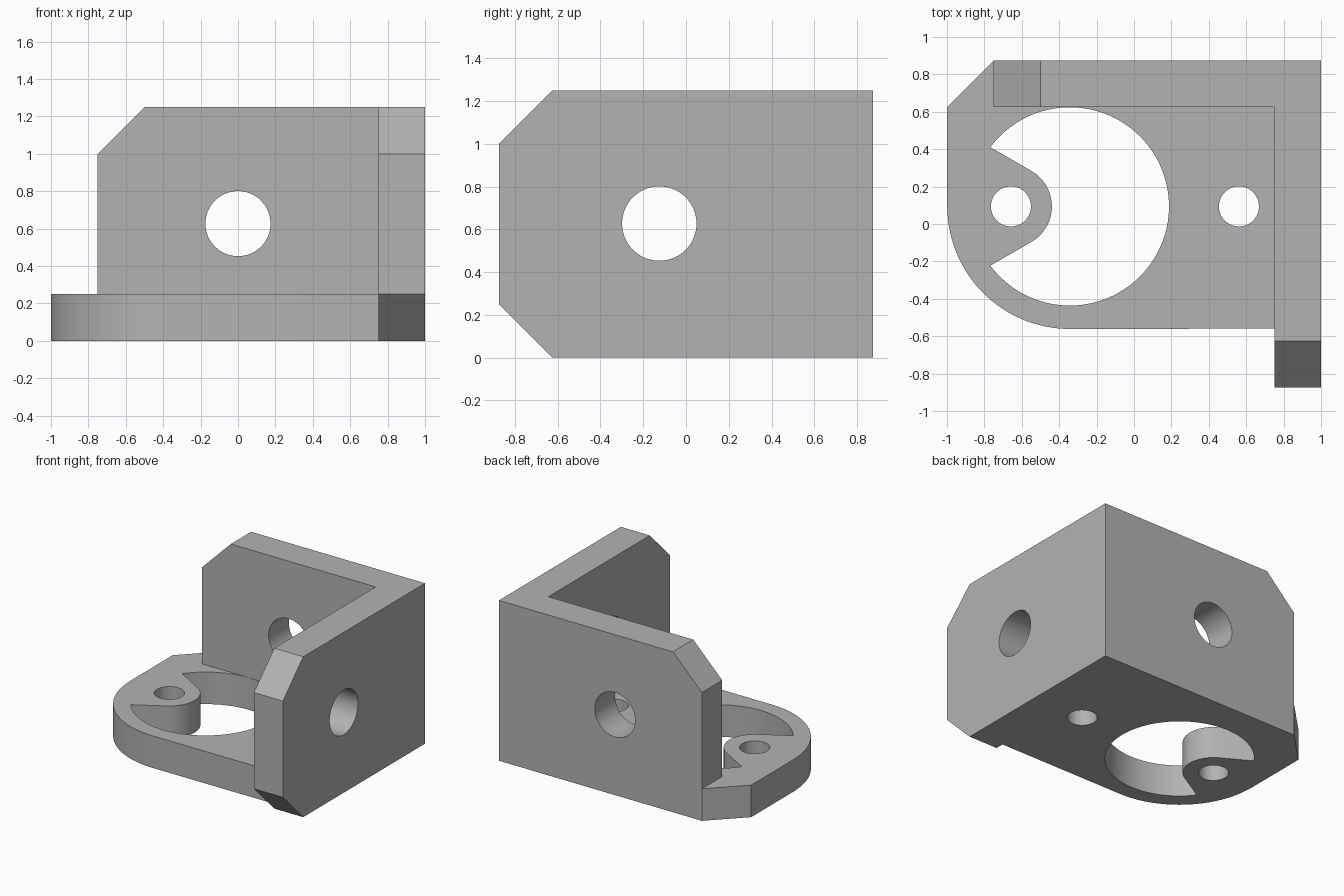
import bpy, bmesh
from math import cos, sin, radians, atan2, pi

cube = bpy.data.objects.get("Cube")
if cube:
    bpy.data.objects.remove(cube, do_unlink=True)

grey = bpy.data.materials.new("plain_grey")
grey.use_nodes = True
colour = (0.45, 0.45, 0.45, 1)
grey.diffuse_color = colour
grey.node_tree.nodes["Principled BSDF"].inputs["Base Color"].default_value = colour

T = 0.25           # plate thickness
H = 1.25           # overall height
B = 0.875          # half depth
RING = (-0.343, 0.094)
LUG = (-0.658, 0.094)


def arc(centre, r, start, end, n=64):
    """Points along an arc, angles in radians."""
    return [(centre[0] + r * cos(start + (end - start) * i / n),
             centre[1] + r * sin(start + (end - start) * i / n)) for i in range(n + 1)]


def circle(centre, r):
    return arc(centre, r, 0, 2 * pi)[:-1]


def prism(name, outline, axis, lo, hi):
    """Extrude a closed outline along an axis from lo to hi."""
    place = {"x": lambda u, v, w: (w, u, v),
             "y": lambda u, v, w: (u, w, v),
             "z": lambda u, v, w: (u, v, w)}[axis]
    bm = bmesh.new()
    low = [bm.verts.new(place(u, v, lo)) for u, v in outline]
    high = [bm.verts.new(place(u, v, hi)) for u, v in outline]
    bm.faces.new(low)
    bm.faces.new(high)
    for i in range(len(low)):
        j = (i + 1) % len(low)
        bm.faces.new((low[i], low[j], high[j], high[i]))
    bmesh.ops.recalc_face_normals(bm, faces=bm.faces)
    mesh = bpy.data.meshes.new(name)
    bm.to_mesh(mesh)
    bm.free()
    mesh.materials.append(grey)
    ob = bpy.data.objects.new(name, mesh)
    bpy.context.collection.objects.link(ob)
    return ob


def combine(body, tool, operation):
    """Apply a boolean and discard the tool."""
    tool.hide_render = True
    mod = body.modifiers.new("boolean", "BOOLEAN")
    mod.operation, mod.solver, mod.object = operation, "EXACT", tool
    bpy.context.view_layer.update()
    evaluated = body.evaluated_get(bpy.context.evaluated_depsgraph_get())
    mesh = bpy.data.meshes.new_from_object(evaluated)
    body.modifiers.clear()
    body.data = mesh
    bpy.data.objects.remove(tool, do_unlink=True)


# Base plate with one rounded and one chamfered corner
base = [(1, -0.559), (1, B), (-0.75, B), (-1, 0.625)]
base += arc(RING, 0.655, pi, 1.5 * pi, 32)
base[4] = (-1, RING[1])
bracket = prism("corner_bracket", base, "z", 0, T)

# Two upright walls with clipped free corners
back = [(-0.75, 0), (1, 0), (1, H), (-0.5, H), (-0.75, 1)]
side = [(-0.625, 0), (B, 0), (B, H), (-0.625, H), (-B, 1), (-B, T)]
combine(bracket, prism("back_wall", back, "y", 0.625, B), "UNION")
combine(bracket, prism("side_wall", side, "x", 0.75, 1), "UNION")

# Large round opening, leaving a tapered lug on the left
tip = atan2(0.318, -0.427)
opening = arc(RING, 0.53, -tip, tip, 90)
opening += arc(LUG, 0.219, radians(60), radians(-60), 32)
combine(bracket, prism("opening_cutter", opening, "z", -0.1, T + 0.1), "DIFFERENCE")

# Screw holes in the base and walls
for centre, r, axis, lo, hi in [
        (LUG, 0.107, "z", -0.1, 0.4),
        ((0.561, 0.094), 0.107, "z", -0.1, 0.4),
        ((0, 0.627), 0.174, "y", 0.5, 1),
        ((-0.125, 0.627), 0.174, "x", 0.6, 1.1)]:
    combine(bracket, prism("hole_cutter", circle(centre, r), axis, lo, hi), "DIFFERENCE")

# Merge coplanar faces, then smooth the curved walls
bm = bmesh.new()
bm.from_mesh(bracket.data)
bmesh.ops.remove_doubles(bm, verts=bm.verts, dist=0.0001)
bmesh.ops.dissolve_limit(bm, angle_limit=0.01, verts=bm.verts, edges=bm.edges)
bm.to_mesh(bracket.data)
bm.free()
bpy.ops.object.select_all(action="DESELECT")
bracket.select_set(True)
bpy.context.view_layer.objects.active = bracket
bpy.ops.object.shade_smooth_by_angle(angle=radians(25))
